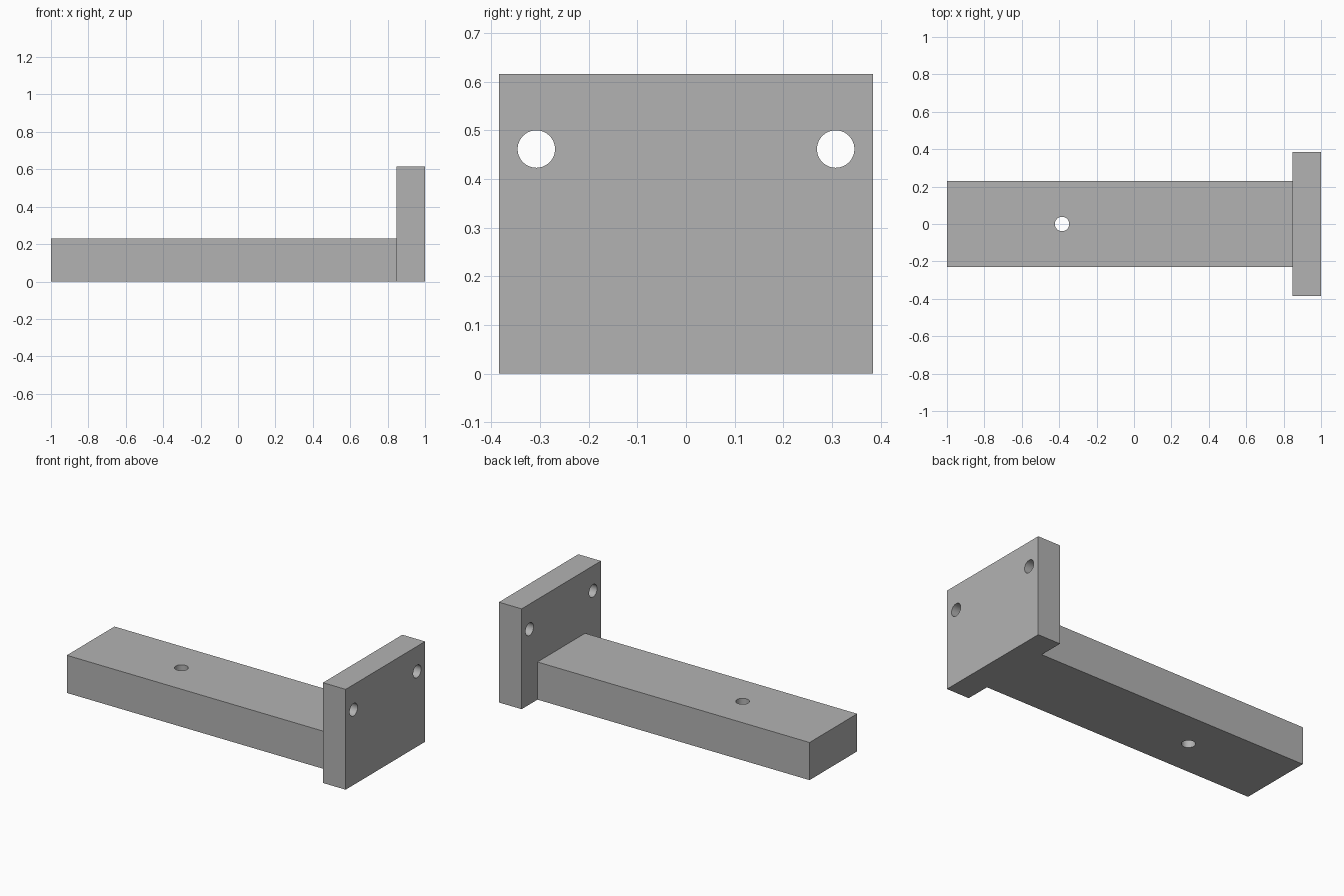
import bpy
from math import pi
from mathutils import Vector

cube = bpy.data.objects.get("Cube")
if cube:
    bpy.data.objects.remove(cube, do_unlink=True)

# All dimensions are multiples of one module
U = 1 / 13
HOLE_RADIUS = U / 2

grey = bpy.data.materials.new("plain grey")
grey.use_nodes = True
colour = (0.45, 0.45, 0.45, 1)
grey.diffuse_color = colour
grey.node_tree.nodes["Principled BSDF"].inputs["Base Color"].default_value = colour


def box(name, low, high):
    """Axis-aligned block between two corners, given in modules."""
    low, high = Vector(low) * U, Vector(high) * U
    bpy.ops.mesh.primitive_cube_add(size=1, location=(low + high) / 2)
    obj = bpy.context.object
    obj.name = obj.data.name = name
    obj.scale = high - low
    bpy.ops.object.transform_apply(location=True, rotation=True, scale=True)
    obj.data.materials.append(grey)
    return obj


def combine(target, tool, operation):
    """Apply an exact boolean, then remove the tool."""
    mod = target.modifiers.new(operation.title(), 'BOOLEAN')
    mod.operation, mod.solver, mod.object = operation, 'EXACT', tool
    bpy.context.view_layer.objects.active = target
    bpy.ops.object.modifier_apply(modifier=mod.name)
    bpy.data.objects.remove(tool, do_unlink=True)


def drill(target, centre, rotation=(0, 0, 0)):
    """Round through-hole, centre in modules."""
    bpy.ops.mesh.primitive_cylinder_add(
        vertices=48, radius=HOLE_RADIUS, depth=6 * U,
        location=Vector(centre) * U, rotation=rotation)
    cutter = bpy.context.object
    cutter.data.materials.append(grey)
    combine(target, cutter, 'DIFFERENCE')


# Long arm and upright mounting plate, fused into one bracket
bracket = box("mounting_bracket", (11, -5, 0), (13, 5, 8))
arm = box("arm", (-13, -3, 0), (11, 3, 3))
combine(bracket, arm, 'UNION')

# Two screw holes through the plate, one through the arm
for side in (-1, 1):
    drill(bracket, (12, 4 * side, 6), (0, pi / 2, 0))
drill(bracket, (-5, 0, 1.5))

# Smooth hole walls, crisp edges
bpy.ops.object.select_all(action='DESELECT')
bracket.select_set(True)
bpy.context.view_layer.objects.active = bracket
bpy.ops.object.shade_smooth_by_angle(angle=pi / 6)
